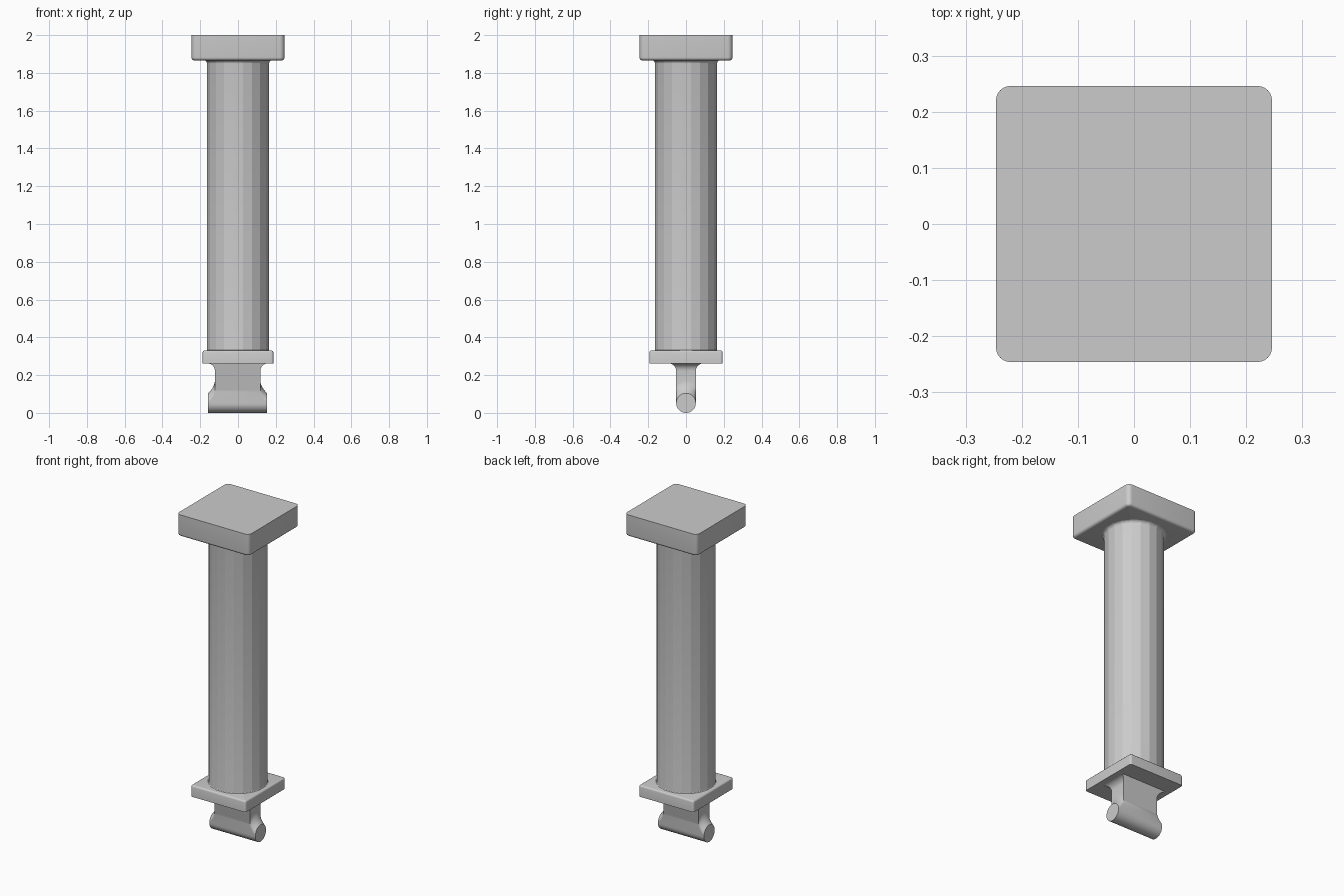
import bpy, bmesh
from math import sin, cos, pi, sqrt

default = bpy.data.objects.get("Cube")
if default:
    bpy.data.objects.remove(default)

grey = bpy.data.materials.new("plain_grey")
grey.use_nodes = True
COLOUR = (0.6, 0.6, 0.6, 1)
grey.diffuse_color = COLOUR
grey.node_tree.nodes["Principled BSDF"].inputs["Base Color"].default_value = COLOUR


def finish(name, bm, angle):
    bmesh.ops.remove_doubles(bm, verts=bm.verts, dist=0.0002)
    bmesh.ops.recalc_face_normals(bm, faces=bm.faces)
    mesh = bpy.data.meshes.new(name)
    bm.to_mesh(mesh)
    bm.free()
    obj = bpy.data.objects.new(name, mesh)
    bpy.context.collection.objects.link(obj)
    mesh.materials.append(grey)
    bpy.ops.object.select_all(action="DESELECT")
    obj.select_set(True)
    bpy.context.view_layer.objects.active = obj
    bpy.ops.object.shade_smooth_by_angle(angle=angle)
    return obj


def loft(name, rings, angle):
    """Skin a list of equal-length closed rings and cap both ends."""
    bm = bmesh.new()
    rows = [[bm.verts.new(p) for p in ring] for ring in rings]
    for a, b in zip(rows, rows[1:]):
        for i in range(len(a)):
            j = (i + 1) % len(a)
            bm.faces.new((a[i], a[j], b[j], b[i]))
    bm.faces.new(rows[0][::-1])
    bm.faces.new(rows[-1])
    return finish(name, bm, angle)


def rounded_rect(hx, hy, r, z, inset=0, steps=6):
    """Rounded rectangle at height z, drawn in by inset."""
    r_in = max(r - inset, 0.001)
    cx, cy = hx - inset - r_in, hy - inset - r_in
    ring = []
    for k, (sx, sy) in enumerate(((1, 1), (-1, 1), (-1, -1), (1, -1))):
        for i in range(steps + 1):
            a = (k + i / steps) * pi / 2
            ring.append((sx * cx + r_in * cos(a), sy * cy + r_in * sin(a), z))
    return ring


# Cap slab: rounded corners and underside edge, crisp top
R = 0.016
cap = [rounded_rect(0.246, 0.246, 0.026, 1.866 + R * (1 - cos(t * pi / 10)),
                    R * (1 - sin(t * pi / 10))) for t in range(6)]
loft("cap_slab", cap + [rounded_rect(0.246, 0.246, 0.026, 2)], 0.6)

# Lower plate: crisp underside, softened top edge
E = 0.01
plate = [rounded_rect(0.187, 0.194, 0.012, 0.261)]
plate += [rounded_rect(0.187, 0.194, 0.012, 0.33 - E * (1 - sin(t * pi / 6)),
                       E * (1 - cos(t * pi / 6))) for t in range(4)]
loft("lower_plate", plate, 0.6)

# Shaft: faceted column with a fillet at each end
SIDES, RADIUS = 20, 0.165


def shaft_ring(r, z):
    return [(r * cos((i + 0.5) * 2 * pi / SIDES), r * sin((i + 0.5) * 2 * pi / SIDES), z)
            for i in range(SIDES)]


shaft = []
for t in range(6):
    a = t * pi / 10
    shaft.append(shaft_ring(RADIUS + 0.007 * (1 - sin(a)), 0.329 + 0.007 * (1 - cos(a))))
for t in range(6):
    a = t * pi / 10
    shaft.append(shaft_ring(RADIUS + 0.02 * (1 - cos(a)), 1.847 + 0.02 * sin(a)))
loft("shaft", shaft, 0.2)

# Hanger: web with a flared top, swept into a cross bar below
BAR_R, BAR_HALF, WEB_HALF, FLARE = 0.052, 0.156, 0.12, 0.04
PLATE_Z = 0.262


def flare(z):
    d = z - (PLATE_Z - FLARE)
    return FLARE - sqrt(max(FLARE ** 2 - d * d, 0)) if d > 0 else 0


def hanger_slice(y):
    rise = sqrt(max(BAR_R ** 2 - y * y, 0))
    top = BAR_R + rise
    side = [(BAR_HALF, BAR_R - rise)]
    for i in range(9):
        t = 1 - i / 8
        side.append((WEB_HALF + (BAR_HALF - WEB_HALF) * t * t, top + 0.07 * (1 - t)))
    for i in range(9):
        z = PLATE_Z - FLARE + FLARE * sin(i * pi / 16)
        side.append((WEB_HALF + flare(z), z))
    outline = side + [(-x, z) for x, z in reversed(side)]
    return [(x - 0.002, y * (1 + flare(z) / BAR_R), z) for x, z in outline]


STEPS = 20
loft("hanger_bar", [hanger_slice(-BAR_R * cos(k * pi / STEPS)) for k in range(STEPS + 1)], 0.6)
